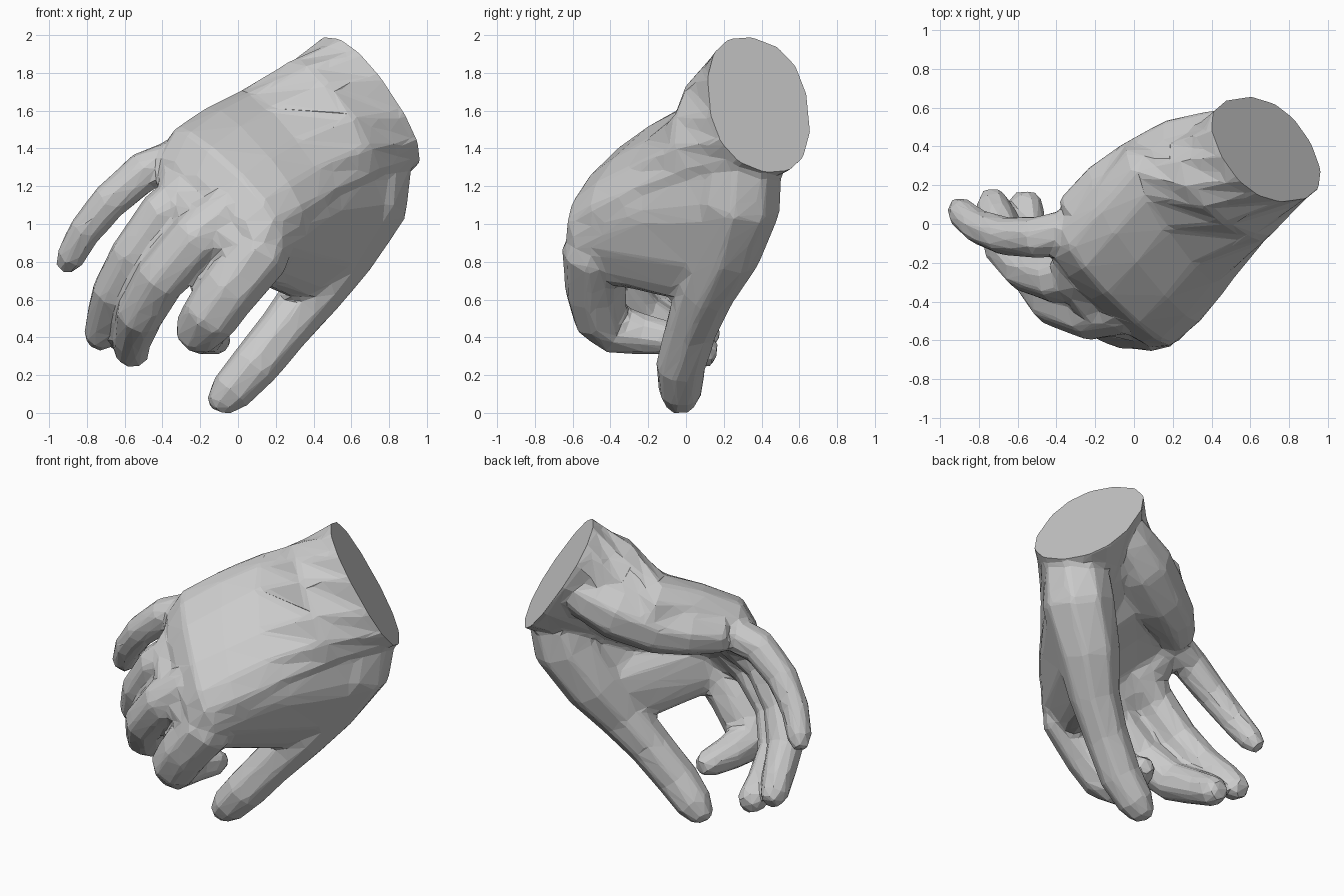
import bpy, bmesh, math
from mathutils import Vector

if "Cube" in bpy.data.objects:
    bpy.data.objects.remove(bpy.data.objects["Cube"])

ACROSS = Vector((.63, -.56, -.54))      # direction from little finger to index
WRIST = Vector((.68, .385, 1.64))       # centre of the cut and its outward direction
CUT = Vector((.72, .47, .51))
parts = []


def add_object(name, bm):
    bmesh.ops.recalc_face_normals(bm, faces=bm.faces)
    me = bpy.data.meshes.new(name)
    bm.to_mesh(me)
    bm.free()
    ob = bpy.data.objects.new(name, me)
    bpy.context.collection.objects.link(ob)
    return ob


def skin_rings(name, rings):
    """Bridge equal rings of points into one closed mesh."""
    bm = bmesh.new()
    loops = [[bm.verts.new(p) for p in ring] for ring in rings]
    n = len(loops[0])
    for a, b in zip(loops, loops[1:]):
        for i in range(n):
            j = (i + 1) % n
            bm.faces.new((a[i], a[j], b[j], b[i]))
    bm.faces.new(loops[0][::-1])
    bm.faces.new(loops[-1])
    parts.append(add_object(name, bm))


def tube(name, path, sides=8):
    """Digit: path of (x, y, z, radius)."""
    pts = [Vector(p[:3]) for p in path]
    rings = []
    for i, p in enumerate(pts):
        a, b = pts[max(i - 1, 0)], pts[min(i + 1, len(pts) - 1)]
        t = (b - a).normalized()
        u = (ACROSS - t * ACROSS.dot(t)).normalized()
        v = t.cross(u)
        r = path[i][3] * 1.08
        angles = [2 * math.pi * (k + .5) / sides for k in range(sides)]
        rings.append([p + (u * math.cos(k) + v * math.sin(k)) * r for k in angles])
    skin_rings(name, rings)


def loft(name, sections, sides=14, power=.85):
    """Sections of (centre, half width, half depth, hollow on the inner side)."""
    rings = []
    for c, u, d, hollow in sections:
        c, u, d = Vector(c), Vector(u), Vector(d)
        ring = []
        for k in range(sides):
            a = 2 * math.pi * k / sides
            x, y = [math.copysign(abs(s) ** power, s) for s in (math.cos(a), math.sin(a))]
            if y < 0:
                y *= 1 - hollow * (1 - abs(x))
            ring.append(c + u * x + d * y)
        rings.append(ring)
    skin_rings(name, rings)


def hull(name, balls):
    """Flesh stretched over balls of (x, y, z, radius)."""
    bm = bmesh.new()
    for x, y, z, r in balls:
        vs = bmesh.ops.create_icosphere(bm, subdivisions=2, radius=r)["verts"]
        bmesh.ops.translate(bm, verts=vs, vec=(x, y, z))
    res = bmesh.ops.convex_hull(bm, input=bm.verts)
    bmesh.ops.delete(bm, geom=[v for v in res["geom_interior"] if isinstance(v, bmesh.types.BMVert)])
    keep = {f for f in res["geom"] if isinstance(f, bmesh.types.BMFace)}
    bmesh.ops.delete(bm, geom=[f for f in bm.faces if f not in keep], context="FACES")
    parts.append(add_object(name, bm))


# Wrist, back of the hand and hollow palm
loft("palm", [
    (WRIST + CUT * .08, (.23, .03, -.36), (.15, -.265, .05), 0),
    (WRIST, (.23, .03, -.36), (.15, -.265, .05), 0),
    ((.46, .20, 1.50), (.25, -.12, -.32), (.08, -.24, .16), .3),
    ((.22, .04, 1.33), (.26, -.34, -.30), (.02, -.16, .21), .55),
    ((.07, -.15, 1.27), (.28, -.32, -.29), (.02, -.14, .18), .55),
    ((-.08, -.31, 1.19), (.29, -.28, -.27), (.015, -.13, .15), .4),
    ((-.17, -.36, 1.08), (.27, -.25, -.24), (.01, -.10, .10), .2),
])
tube("little_finger_side", [
    (.55, .48, 1.66, .12), (.43, .43, 1.59, .16), (.25, .36, 1.51, .19),
    (.02, .25, 1.42, .175), (-.15, .16, 1.39, .15), (-.32, .03, 1.36, .11)])

# Flesh between back of the hand, thumb base and index knuckle
heel, edge, side = (.78, .27, 1.40, .12), (.66, .10, 1.25, .11), (.41, -.23, 1.07, .12)
root, ball, neck = (.68, .28, 1.12, .21), (.53, .20, .86, .185), (.40, .08, .70, .12)
knuckle = (.14, -.49, .95, .15)
hull("thumb_heel", [heel, edge, root, (.72, .31, 1.33, .19)])
hull("thumb_side", [edge, side, root, ball])
hull("thumb_web", [side, knuckle, ball, neck, (.11, -.44, .82, .12)])
hull("finger_web", [(-.12, -.46, .98, .12), (.05, -.50, .86, .12), (.0, -.41, 1.06, .13)])
hull("outer_finger_web", [(-.31, -.08, 1.32, .11), (-.32, -.26, 1.16, .11), (-.19, -.42, 1.02, .12)])

# Thumb
tube("thumb", [
    (.72, .31, 1.33, .19), (.68, .28, 1.12, .21), (.53, .20, .86, .185),
    (.40, .10, .65, .15), (.25, .03, .46, .13), (.08, -.03, .25, .125),
    (-.04, -.03, .12, .11), (-.10, -.03, .05, .075), (-.115, -.03, .02, .045)])

# Fingers, knuckle to tip
tube("index_finger", [
    (.20, -.42, 1.04, .13), (.11, -.49, .85, .16), (-.05, -.48, .66, .155),
    (-.15, -.45, .52, .145), (-.20, -.37, .45, .13), (-.17, -.22, .425, .105),
    (-.12, -.07, .40, .085), (-.10, .0, .39, .05)])
tube("middle_finger", [
    (-.03, -.42, 1.08, .14), (-.22, -.45, .93, .145), (-.41, -.39, .72, .13),
    (-.52, -.24, .53, .12), (-.56, -.02, .40, .10), (-.56, .10, .33, .09),
    (-.56, .16, .31, .055)])
tube("ring_finger", [
    (-.20, -.24, 1.21, .13), (-.40, -.28, 1.06, .125), (-.56, -.23, .84, .115),
    (-.66, -.12, .65, .11), (-.71, .03, .50, .095), (-.73, .10, .42, .085),
    (-.735, .16, .38, .055)])
tube("little_finger", [
    (-.24, -.01, 1.38, .11), (-.50, -.07, 1.285, .105), (-.68, -.06, 1.13, .095),
    (-.81, -.01, .97, .085), (-.89, .06, .83, .075), (-.92, .10, .77, .045)])

# Fuse everything into one faceted skin
joined = bmesh.new()
for ob in parts:
    joined.from_mesh(ob.data)
    bpy.data.objects.remove(ob)
me = bpy.data.meshes.new("raw")
joined.to_mesh(me)
joined.free()
raw = bpy.data.objects.new("raw", me)
bpy.context.collection.objects.link(raw)
mod = raw.modifiers.new("fuse", "REMESH")
mod.mode, mod.voxel_size = "VOXEL", .016
mod = raw.modifiers.new("soften", "SMOOTH")
mod.factor, mod.iterations = .5, 16
mod = raw.modifiers.new("facets", "DECIMATE")
mod.ratio = .025
bm = bmesh.new()
bm.from_object(raw, bpy.context.evaluated_depsgraph_get())
bpy.data.objects.remove(raw)

# Flat cut through the wrist
bmesh.ops.bisect_plane(bm, geom=bm.verts[:] + bm.edges[:] + bm.faces[:],
                       plane_co=WRIST, plane_no=CUT, clear_outer=True)
bmesh.ops.holes_fill(bm, edges=[e for e in bm.edges if e.is_boundary], sides=0)
low = min(v.co.z for v in bm.verts)
bmesh.ops.translate(bm, verts=bm.verts, vec=(0, 0, -low))
for f in bm.faces:
    f.smooth = False
add_object("hand", bm)
